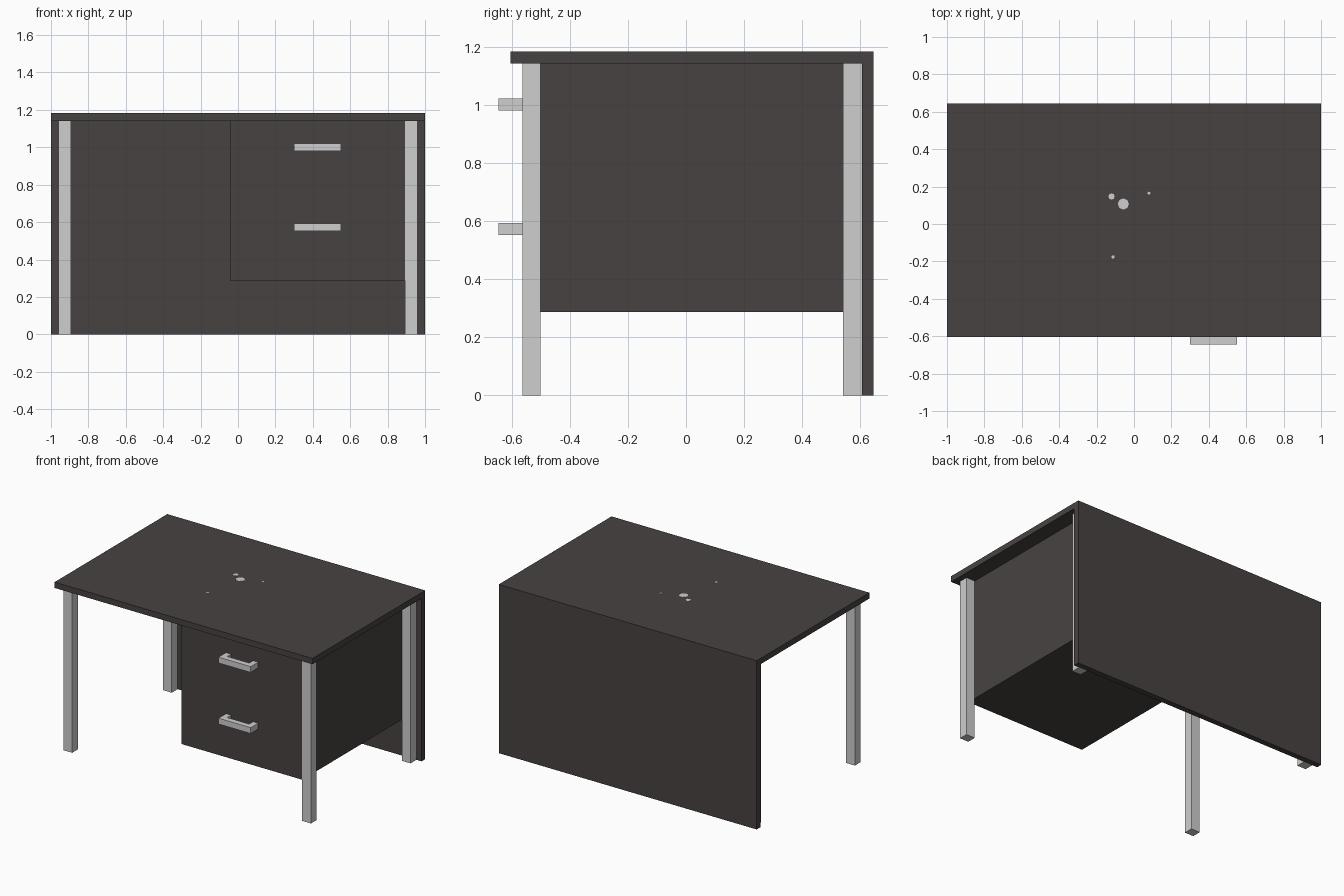
import bpy, bmesh, math

if "Cube" in bpy.data.objects:
    bpy.data.objects.remove(bpy.data.objects["Cube"])


def material(name, rgb):
    m = bpy.data.materials.new(name)
    m.diffuse_color = (*rgb, 1)
    m.use_nodes = True
    m.node_tree.nodes["Principled BSDF"].inputs["Base Color"].default_value = m.diffuse_color
    return m


DARK = material("dark wood", (0.062, 0.055, 0.053))
LIGHT = material("light grey metal", (0.62, 0.62, 0.62))


def extrude(name, points, depth, mat):
    """Solid from a closed outline, pushed along the depth vector."""
    bm = bmesh.new()
    face = bm.faces.new([bm.verts.new(p) for p in points])
    ext = bmesh.ops.extrude_face_region(bm, geom=[face])
    verts = [g for g in ext["geom"] if isinstance(g, bmesh.types.BMVert)]
    bmesh.ops.translate(bm, verts=verts, vec=depth)
    bmesh.ops.recalc_face_normals(bm, faces=bm.faces)
    me = bpy.data.meshes.new(name)
    bm.to_mesh(me)
    bm.free()
    me.materials.append(mat)
    ob = bpy.data.objects.new(name, me)
    bpy.context.collection.objects.link(ob)
    return ob


def box(name, x0, x1, y0, y1, z0, z1, mat):
    pts = [(x0, y0, z0), (x1, y0, z0), (x1, y1, z0), (x0, y1, z0)]
    return extrude(name, pts, (0, 0, z1 - z0), mat)


# Table top and back panel as one L-shaped profile
profile = [(-0.603, 1.183), (0.645, 1.183), (0.645, 0), (0.605, 0),
           (0.605, 1.142), (-0.603, 1.142)]
extrude("top_and_back_panel", [(-1, y, z) for y, z in profile], (2, 0, 0), DARK)

# Four square legs
for side, x in (("left", -0.96), ("right", 0.892)):
    for end, y0, y1 in (("front", -0.563, -0.5), ("back", 0.54, 0.605)):
        box(f"{end}_{side}_leg", x, x + 0.068, y0, y1, 0, 1.142, LIGHT)

# Drawer cabinet
box("drawer_cabinet", -0.043, 0.892, -0.562, 0.605, 0.288, 1.142, DARK)

# U-shaped drawer handles
u = [(0.3, -0.645), (0.55, -0.645), (0.55, -0.562), (0.51, -0.562),
     (0.51, -0.605), (0.34, -0.605), (0.34, -0.562), (0.3, -0.562)]
for name, z in (("upper_handle", 0.98), ("lower_handle", 0.552)):
    extrude(name, [(x, y, z) for x, y in u], (0, 0, 0.041), LIGHT)

# Small pale specks on the table top
for i, (x, y, r) in enumerate([(-0.057, 0.107, 0.03), (-0.12, 0.147, 0.017),
                               (0.08, 0.165, 0.008), (-0.112, -0.176, 0.009)]):
    ring = [(x + r * math.cos(a), y + r * math.sin(a), 1.182)
            for a in (k * math.pi / 4 for k in range(8))]
    extrude(f"speck_{i + 1}", ring, (0, 0, 0.002), LIGHT)
